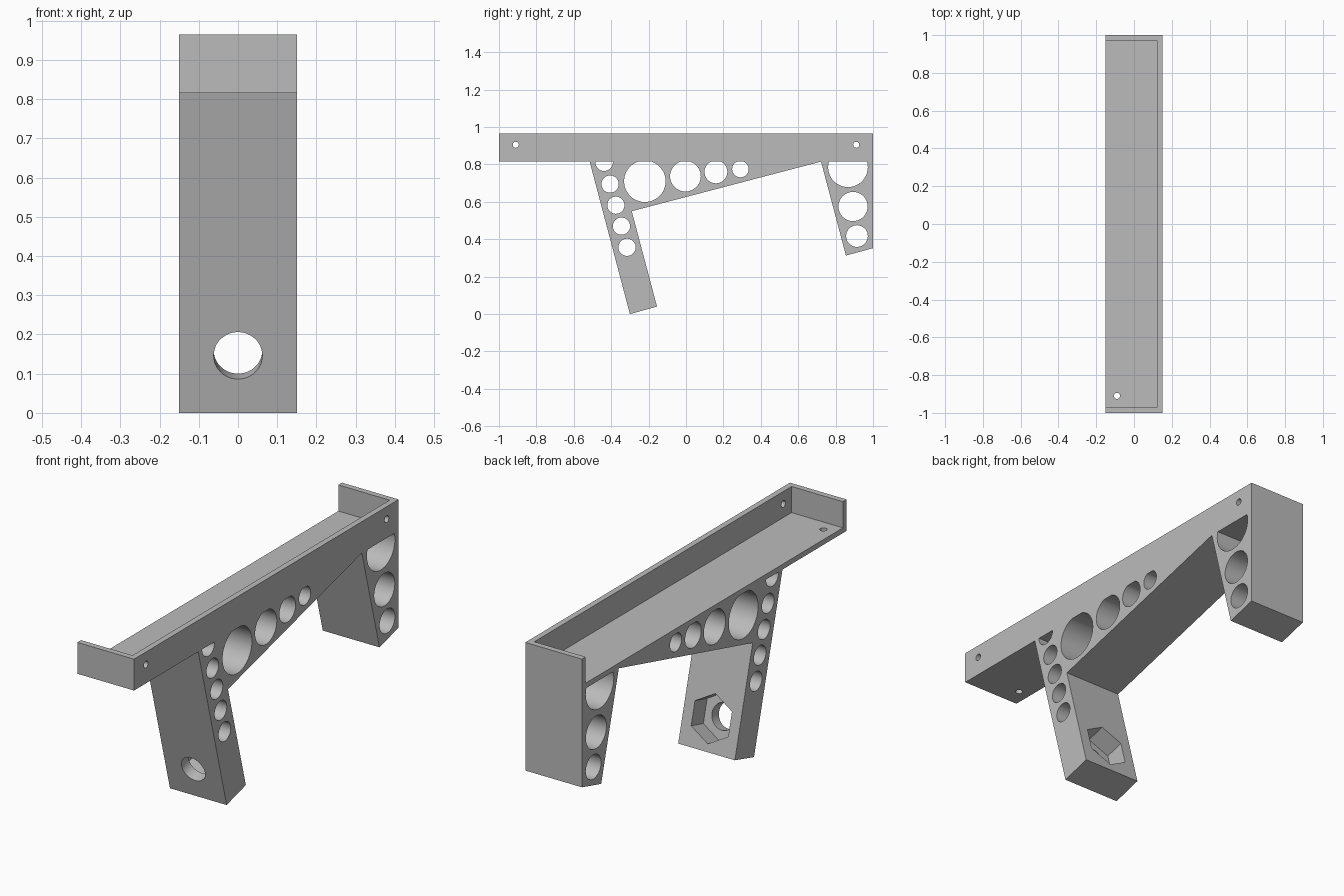
import bpy, bmesh, math
from mathutils import Matrix, Vector

if "Cube" in bpy.data.objects:
    bpy.data.objects.remove(bpy.data.objects["Cube"], do_unlink=True)

HALF = 0.15      # half width
WALL = 0.028     # tray wall thickness
BASE = 0.815     # underside of the tray
TOP = 0.965

grey = bpy.data.materials.new("plain_grey")
grey.use_nodes = True
COLOUR = (0.5, 0.5, 0.5, 1)
grey.diffuse_color = COLOUR
grey.node_tree.nodes["Principled BSDF"].inputs["Base Color"].default_value = COLOUR


def make(name, bm):
    bmesh.ops.recalc_face_normals(bm, faces=bm.faces)
    mesh = bpy.data.meshes.new(name)
    bm.to_mesh(mesh)
    bm.free()
    mesh.materials.append(grey)
    obj = bpy.data.objects.new(name, mesh)
    bpy.context.collection.objects.link(obj)
    return obj


def extruded(name, outline):
    """Side outline in (y, z), extruded across the full width."""
    bm = bmesh.new()
    face = bm.faces.new([bm.verts.new((-HALF, y, z)) for y, z in outline])
    grown = bmesh.ops.extrude_face_region(bm, geom=[face])["geom"]
    verts = [g for g in grown if isinstance(g, bmesh.types.BMVert)]
    bmesh.ops.translate(bm, verts=verts, vec=(2 * HALF, 0, 0))
    return make(name, bm)


def box(name, low, high):
    bm = bmesh.new()
    bmesh.ops.create_cube(bm, size=1)
    low, high = Vector(low), Vector(high)
    for v in bm.verts:
        v.co = [(a + b) / 2 + c * (b - a) for a, b, c in zip(low, high, v.co)]
    return make(name, bm)


def rod(name, centre, axis, radius, length, sides=48, turn=0):
    """Prism centred on a point, along an axis."""
    bm = bmesh.new()
    matrix = (Matrix.Translation(centre)
              @ Vector(axis).to_track_quat('Z', 'Y').to_matrix().to_4x4()
              @ Matrix.Rotation(turn, 4, 'Z'))
    bmesh.ops.create_cone(bm, cap_ends=True, segments=sides, radius1=radius,
                          radius2=radius, depth=length, matrix=matrix)
    return make(name, bm)


def combine(target, tool, operation='DIFFERENCE'):
    mod = target.modifiers.new("combine", 'BOOLEAN')
    mod.operation, mod.solver, mod.object = operation, 'EXACT', tool
    bpy.context.view_layer.objects.active = target
    bpy.ops.object.modifier_apply(modifier=mod.name)
    bpy.data.objects.remove(tool, do_unlink=True)


def side_holes(target, holes):
    for y, z, r in holes:
        combine(target, rod("hole_cutter", (0, y, z), (1, 0, 0), r, 1))


# Front leg with its slanting brace
EMBED = BASE + 0.01
leg = extruded("front_leg", [(-0.515, BASE), (-0.30, 0), (-0.155, 0.04),
                             (-0.29, 0.55), (0.722, BASE), (0.722, EMBED),
                             (-0.515, EMBED)])
side_holes(leg, [(-0.438, 0.812, 0.047), (-0.406, 0.695, 0.046),
                 (-0.375, 0.582, 0.046), (-0.345, 0.47, 0.046),
                 (-0.315, 0.357, 0.046), (-0.22, 0.71, 0.111),
                 (-0.003, 0.737, 0.082), (0.16, 0.76, 0.061),
                 (0.291, 0.775, 0.044)])

# Bolt hole and hexagonal nut pocket, square to the leaning leg
up = Vector((0, -0.215, BASE)).normalized()
through = Vector((0, up.z, -up.y))
front = Vector((0, -0.30, 0)) + up * 0.151
combine(leg, rod("bolt_cutter", front, through, 0.062, 0.6))
pocket = rod("nut_cutter", front + through * 0.255, through, 0.113, 0.4, 6)
# Point one corner of the hexagon up the leg
corner = max((v.co - front).dot(up) for v in pocket.data.vertices)
if corner < 0.11:
    spin = (Matrix.Translation(front) @ Matrix.Rotation(math.pi / 6, 4, through)
            @ Matrix.Translation(-front))
    pocket.data.transform(spin)
combine(leg, pocket)

# Rear leg
rear = extruded("rear_leg", [(0.722, BASE), (0.855, 0.313), (1, 0.352),
                             (1, EMBED), (0.722, EMBED)])
side_holes(rear, [(0.866, 0.785, 0.106), (0.893, 0.575, 0.078),
                  (0.914, 0.417, 0.058)])

# Tray: one long wall, two end walls, one open side
tray = box("tray_bracket", (-HALF, -1, BASE), (HALF, 1, TOP))
combine(tray, box("tray_cutter", (-1, -1 + WALL, BASE + 0.025),
                  (HALF - WALL, 1 - WALL, TOP + 0.5)))
combine(tray, leg, 'UNION')
combine(tray, rear, 'UNION')

# Small screw holes in the long wall and floor
for y in (-0.91, 0.91):
    combine(tray, rod("screw_cutter", (HALF, y, 0.905), (1, 0, 0), 0.016, 0.1, 24))
combine(tray, rod("screw_cutter", (-0.09, -0.91, BASE), (0, 0, 1), 0.016, 0.1, 24))

# Crisp edges, smooth bores
bpy.ops.object.select_all(action='DESELECT')
tray.select_set(True)
bpy.context.view_layer.objects.active = tray
bpy.ops.object.shade_smooth_by_angle(angle=math.radians(30))
